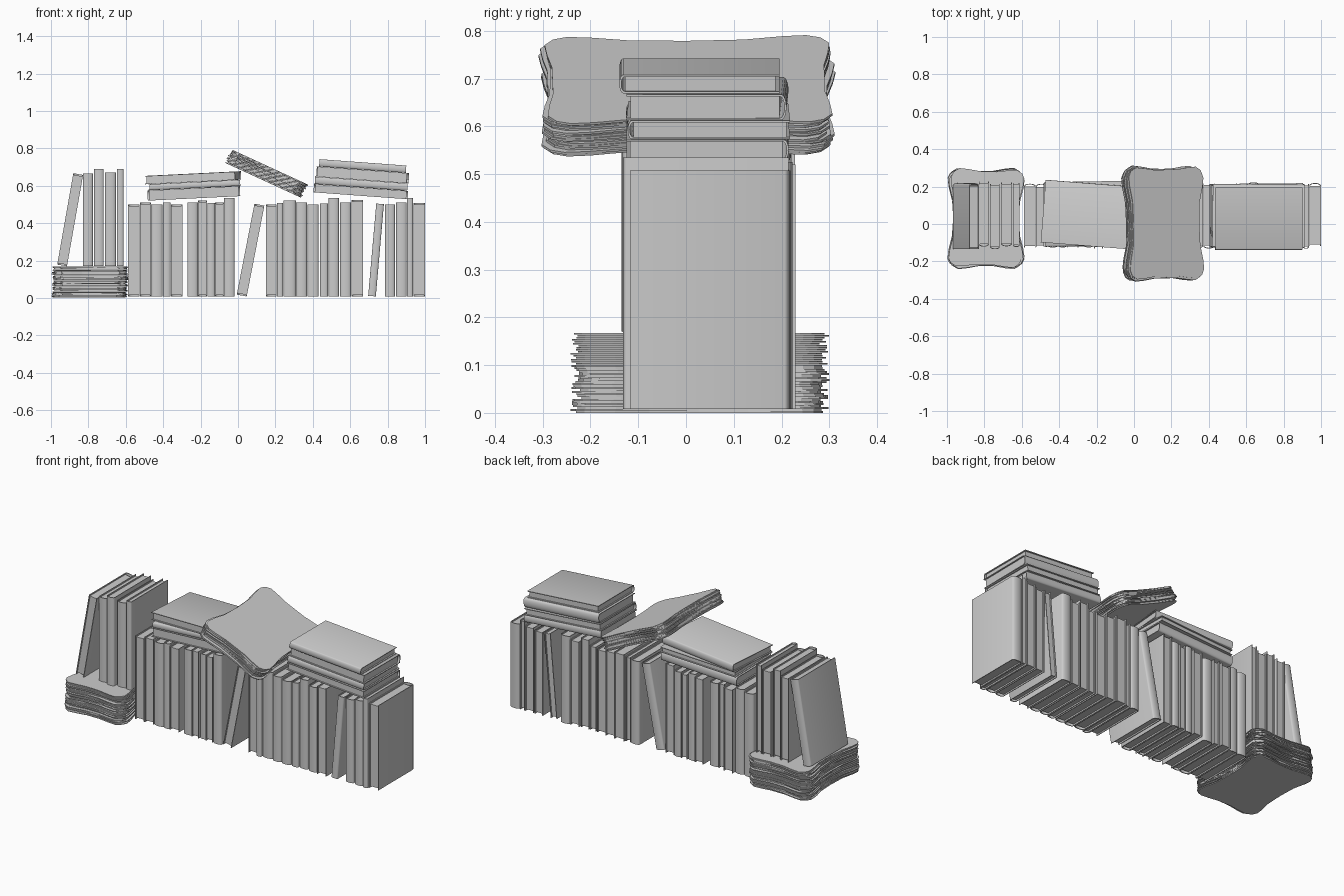
import bpy, bmesh, math, random
from mathutils import Matrix

if "Cube" in bpy.data.objects:
    bpy.data.objects.remove(bpy.data.objects["Cube"])

random.seed(4)
T, R = Matrix.Translation, Matrix.Rotation


def make_object(name, bm, matrix):
    bmesh.ops.recalc_face_normals(bm, faces=bm.faces)
    mesh = bpy.data.meshes.new(name)
    bm.to_mesh(mesh)
    bm.free()
    ob = bpy.data.objects.new(name, mesh)
    bpy.context.collection.objects.link(ob)
    ob.matrix_world = matrix
    return ob


def prism(bm, pts, z0, z1):
    a = [bm.verts.new((x, y, z0)) for x, y in pts]
    b = [bm.verts.new((x, y, z1)) for x, y in pts]
    n = len(pts)
    bm.faces.new(a[::-1])
    bm.faces.new(b)
    for i in range(n):
        j = (i + 1) % n
        bm.faces.new((a[i], a[j], b[j], b[i]))


def cover_line(t, d, bulge, inset):
    # U-shaped cover line with a slightly rounded spine at -y
    w = t / 2 - inset
    pts = [(-w, d / 2)]
    for i in range(9):
        a = math.pi * i / 8
        pts.append((-w * math.cos(a), -d / 2 + bulge + inset - bulge * math.sin(a)))
    return pts + [(w, d / 2)]


def book(name, t, d, h, matrix):
    bm = bmesh.new()
    # cover
    bulge, c = min(0.012, t * 0.2), 0.004
    out, inn = cover_line(t, d, bulge, 0), cover_line(t, d, bulge, c)
    rings = [[bm.verts.new((x, y, z)) for x, y in line]
             for line, z in ((out, 0), (out, h), (inn, h), (inn, 0))]
    for k in range(4):
        a, b = rings[k], rings[(k + 1) % 4]
        for i in range(len(out) - 1):
            bm.faces.new((a[i], a[i + 1], b[i + 1], b[i]))
    for e in (0, -1):
        bm.faces.new([r[e] for r in rings])
    # page block
    w, y0, y1 = t / 2 - c, -d / 2 + bulge + c, d / 2 - 0.008
    prism(bm, [(-w, y0), (w, y0), (w, y1), (-w, y1)], 0.008, h - 0.008)
    ob = make_object(name, bm, matrix)
    bpy.context.view_layer.objects.active = ob
    ob.select_set(True)
    bpy.ops.object.shade_smooth_by_angle(angle=math.radians(35))
    ob.select_set(False)


def upright(name, x0, x1, z0, top, lean=0):
    d = random.uniform(0.335, 0.355)
    back = math.pi if random.random() < 0.4 else 0
    m = (T(((x0 + x1) / 2, 0.048 + random.uniform(-0.008, 0.006), z0))
         @ R(math.radians(lean), 4, 'Y') @ R(back, 4, 'Z'))
    book(name, x1 - x0 - 0.002, d, top - z0, m)


# standing books: left, right, top
row = [(-.588, -.525, .5), (-.525, -.465, .51), (-.465, -.402, .5), (-.402, -.36, .51),
       (-.36, -.296, .5), (-.272, -.214, .51), (-.214, -.165, .52), (-.165, -.123, .508),
       (-.123, -.075, .51), (-.075, -.018, .535), (.15, .208, .5), (.208, .242, .508),
       (.242, .31, .52), (.31, .37, .51), (.37, .432, .5), (.438, .482, .505),
       (.484, .54, .535), (.545, .605, .51), (.607, .67, .525), (.785, .84, .5),
       (.845, .903, .51), (.903, .936, .535), (.936, 1.0, .508)]
for i, (a, b, top) in enumerate(row):
    upright(f"row_book_{i}", a, b, 0.008, top)
upright("leaning_book_centre", -.008, .048, 0.013, .508, 11)
upright("leaning_book_right", .695, .738, 0.01, .505, 5)

# books on the paper stack
for i, (a, b, top) in enumerate([(-.83, -.775, .665), (-.77, -.717, .69),
                                 (-.712, -.652, .67), (-.648, -.612, .69)]):
    upright(f"upper_book_{i}", a, b, 0.17, top)
upright("leaning_book_left", -.968, -.913, 0.174, .67, 10)


# flat book piles: length, thickness, depth, y offset, turn
def flat_pile(name, x, z, tilt, books):
    base = T((x, 0, z)) @ R(math.radians(tilt), 4, 'Y')
    level = 0
    for i, (h, t, d, y, dx, turn) in enumerate(books):
        m = (base @ T((dx, y, level + t / 2)) @ R(math.radians(turn), 4, 'Z')
             @ R(math.pi / 2, 4, 'Y') @ T((0, 0, -h / 2)))
        if i % 2 == 0:
            m = m @ T((0, 0, h / 2)) @ R(math.pi, 4, 'Z') @ T((0, 0, -h / 2))
        book(f"{name}_{i}", t - 0.001, d, h, m)
        level += t


flat_pile("left_flat_book", -.235, .532, -2.8,
          [(.495, .055, .34, .05, 0, 0), (.485, .033, .345, .055, .005, 1),
           (.49, .046, .335, .05, 0, -4.5)])
flat_pile("right_flat_book", .655, .546, -0 + 4.2,
          [(.505, .045, .34, .045, 0, 0), (.495, .04, .34, .046, -.002, .5),
           (.495, .055, .335, .045, .002, -.5), (.465, .04, .335, .028, 0, 0)])


# loose sheets with pinched sides and rounded corners
def sheet_outline(w, d):
    q = [(w - .024, 0), (w - .02, d * .4), (w - .004, d * .68), (w, d * .84), (w - .012, d - .018),
         (w - .04, d), (w - .09, d - .004), (w - .15, d - .013)]
    h = q + [(-x, y) for x, y in q[::-1]]
    return h + [(x, -y) for x, y in h[-2:0:-1]]


def paper_stack(name, w, d, height, n, matrix):
    bm = bmesh.new()
    step = height / n
    for i in range(n):
        a = math.radians(random.uniform(-2, 2))
        ox, oy = random.uniform(-.006, .006), random.uniform(-.009, .009)
        c, s = math.cos(a), math.sin(a)
        pts = [(x * c - y * s + ox, x * s + y * c + oy) for x, y in sheet_outline(w, d)]
        prism(bm, pts, i * step, (i + .9) * step)
    make_object(name, bm, matrix)


paper_stack("paper_stack_base", .194, .258, .168, 40, T((-.792, .03, 0)))
paper_stack("paper_stack_tilted", .217, .298, .08, 14,
            T((.152, .003, .665)) @ R(math.radians(24.7), 4, 'Y') @ T((0, 0, -.04)))
